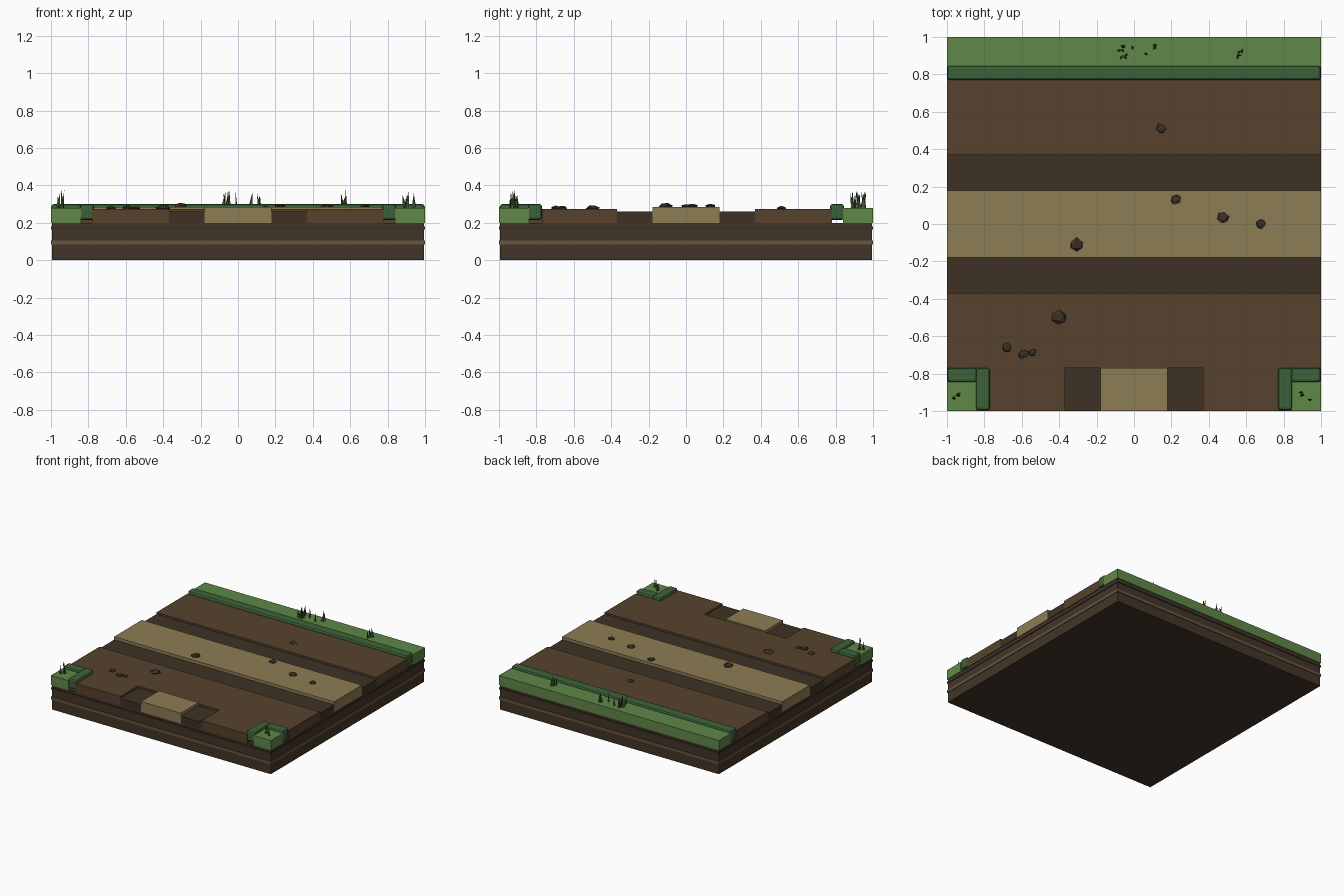
import bpy, bmesh, math, random
from mathutils import Matrix, Vector

if "Cube" in bpy.data.objects:
    bpy.data.objects.remove(bpy.data.objects["Cube"])

random.seed(4)


def mat(name, r, g, b):
    m = bpy.data.materials.new(name)
    m.diffuse_color = (r, g, b, 1)
    m.use_nodes = True
    m.node_tree.nodes["Principled BSDF"].inputs["Base Color"].default_value = m.diffuse_color
    return m


SOIL = mat("soil", 0.055, 0.036, 0.021)
STRATUM = mat("stratum", 0.14, 0.09, 0.047)
DARK = mat("dark_soil", 0.042, 0.028, 0.017)
DIRT = mat("dirt", 0.095, 0.055, 0.026)
RUT = mat("rut", 0.048, 0.031, 0.018)
SAND = mat("sand", 0.27, 0.205, 0.09)
GRASS = mat("grass", 0.115, 0.245, 0.065)
EDGE = mat("edge", 0.045, 0.125, 0.04)
BLADE = mat("blade", 0.06, 0.12, 0.035)
STONE = mat("stone", 0.045, 0.03, 0.02)


def finish(bm, name, m):
    me = bpy.data.meshes.new(name)
    bm.to_mesh(me)
    bm.free()
    me.materials.append(m)
    ob = bpy.data.objects.new(name, me)
    bpy.context.collection.objects.link(ob)
    return ob


def box(name, x0, x1, y0, y1, z0, z1, m, bevel=0):
    bm = bmesh.new()
    size = Matrix.Diagonal((x1 - x0, y1 - y0, z1 - z0, 1))
    mid = Matrix.Translation(((x0 + x1) / 2, (y0 + y1) / 2, (z0 + z1) / 2))
    bmesh.ops.create_cube(bm, size=1, matrix=mid @ size)
    ob = finish(bm, name, m)
    if bevel:
        mod = ob.modifiers.new("bevel", "BEVEL")
        mod.width = bevel
        mod.segments = 2
    return ob


# Soil block with slightly proud strata
S = 0.995
box("soil_base", -S, S, -S, S, 0, 0.2, SOIL)
box("light_stratum", -1, 1, -1, 1, 0.083, 0.105, STRATUM)
box("dark_stratum", -1, 1, -1, 1, 0.165, 0.18, DARK)

# Main road bands along x
box("back_shoulder", -1, 1, 0.37, 0.78, 0.2, 0.275, DIRT)
box("front_shoulder", -1, 1, -0.77, -0.37, 0.2, 0.275, DIRT)
box("road_crown", -1, 1, -0.18, 0.18, 0.2, 0.285, SAND)
box("branch_crown", -0.18, 0.18, -1, -0.77, 0.2, 0.285, SAND)

# Mirrored ruts, branch shoulders and grass corners
for s, side in ((-1, "left"), (1, "right")):
    def mbox(name, a, b, *rest, **kw):
        box(side + name, min(s * a, s * b), max(s * a, s * b), *rest, **kw)
    y = sorted((s * 0.18, s * 0.37))
    box(side + "_road_rut", -1, 1, y[0], y[1], 0.2, 0.26, RUT)
    mbox("_branch_rut", 0.18, 0.37, -1, -0.77, 0.2, 0.26, RUT)
    mbox("_branch_shoulder", 0.37, 0.78, -1, -0.77, 0.2, 0.275, DIRT)
    mbox("_corner_grass", 0.84, 1, -1, -0.84, 0.2, 0.28, GRASS)
    mbox("_corner_edge_side", 0.77, 0.845, -0.995, -0.77, 0.215, 0.3, EDGE, bevel=0.014)
    mbox("_corner_edge_back", 0.84, 0.998, -0.845, -0.77, 0.215, 0.3, EDGE, bevel=0.014)

# Back verge
box("back_grass", -1, 1, 0.84, 1, 0.2, 0.28, GRASS)
box("back_edge", -0.998, 0.998, 0.77, 0.845, 0.215, 0.3, EDGE, bevel=0.014)


# Grass tufts made of slim leaning blades
def tuft(name, x, y, n, spread, slope=None):
    bm = bmesh.new()
    for i in range(n):
        t = random.uniform(-1, 1) * spread
        u = t * slope if slope else random.uniform(-1, 1) * min(spread, 0.035)
        h = random.uniform(0.065, 0.1)
        a = random.uniform(0, math.tau)
        c, d = Vector((x + t, y + u, 0.278)), Vector((math.cos(a), math.sin(a), 0))
        n2 = Vector((-d.y, d.x, 0))
        base = [bm.verts.new(c + v) for v in (d * 0.012, n2 * 0.006, -d * 0.012, -n2 * 0.006)]
        tip = bm.verts.new(c + d * random.uniform(-0.02, 0.02) + Vector((0, 0, h)))
        bm.faces.new(base[::-1])
        for k in range(4):
            bm.faces.new((base[k], base[(k + 1) % 4], tip))
    finish(bm, name, BLADE)


tuft("grass_tuft_main", -0.045, 0.92, 8, 0.042)
tuft("grass_tuft_small", 0.065, 0.91, 1, 0.01)
tuft("grass_tuft_mid", 0.12, 0.945, 3, 0.018)
tuft("grass_tuft_right", 0.57, 0.91, 4, 0.02)
tuft("grass_tuft_left_corner", -0.93, -0.905, 5, 0.035, 0.8)
tuft("grass_tuft_right_corner", 0.91, -0.9, 3, 0.018)
tuft("grass_tuft_right_corner_front", 0.94, -0.945, 1, 0.01)

# Loose flattened stones
stones = [(0.145, 0.51, 0.031, 0.275), (0.225, 0.13, 0.031, 0.285), (0.475, 0.035, 0.034, 0.285),
          (0.68, 0.0, 0.029, 0.285), (-0.305, -0.11, 0.042, 0.285), (-0.4, -0.5, 0.043, 0.275),
          (-0.68, -0.66, 0.03, 0.275), (-0.59, -0.695, 0.031, 0.275), (-0.543, -0.687, 0.024, 0.275)]
for i, (x, y, r, z) in enumerate(stones):
    bm = bmesh.new()
    bmesh.ops.create_icosphere(bm, subdivisions=1, radius=1)
    for v in bm.verts:
        v.co *= random.uniform(0.85, 1.1)
    place = Matrix.Translation((x, y, z + 0.003)) @ Matrix.Diagonal((r, r * 0.9, r * 0.45, 1))
    bm.transform(place @ Matrix.Rotation(random.uniform(0, 6), 4, (0.3, 0.2, 1)))
    finish(bm, f"stone_{i}", STONE)
